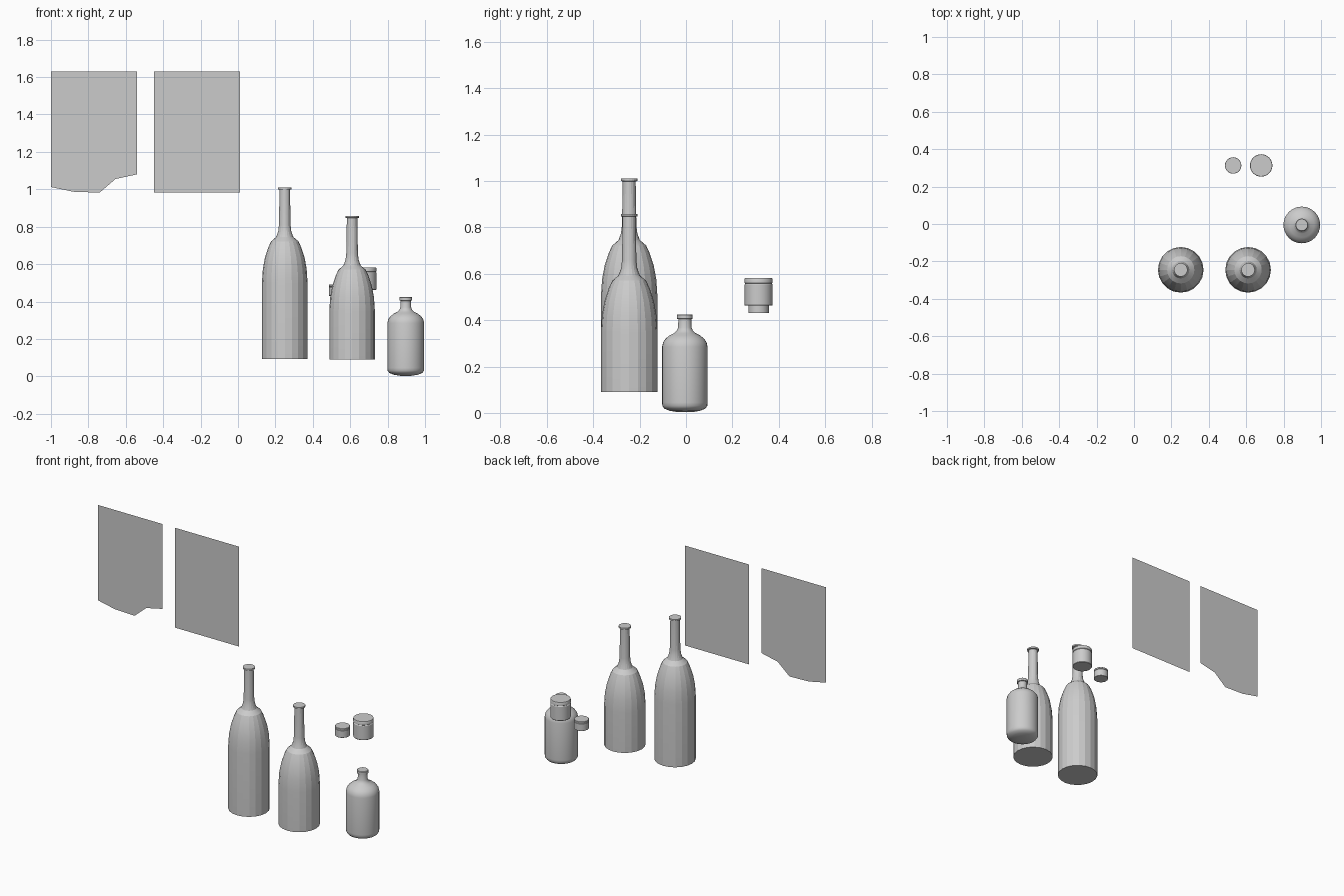
import bpy, bmesh
from math import sin, cos, pi, radians

if "Cube" in bpy.data.objects:
    bpy.data.objects.remove(bpy.data.objects["Cube"])


def finish(name, bm, loc, angle=None):
    bmesh.ops.remove_doubles(bm, verts=bm.verts, dist=1e-5)
    me = bpy.data.meshes.new(name)
    bm.to_mesh(me)
    bm.free()
    ob = bpy.data.objects.new(name, me)
    ob.location = loc
    bpy.context.collection.objects.link(ob)
    if angle:
        bpy.ops.object.select_all(action='DESELECT')
        ob.select_set(True)
        bpy.context.view_layer.objects.active = ob
        bpy.ops.object.shade_smooth_by_angle(angle=radians(angle))
    return ob


def lathe(name, profile, loc, sides, angle=None, caps=True):
    """Revolve (radius, height) points, bottom to top, around z."""
    bm = bmesh.new()
    rings = [[bm.verts.new((r * cos(2 * pi * i / sides), r * sin(2 * pi * i / sides), z))
              for i in range(sides)] for r, z in profile]
    for a, b in zip(rings, rings[1:]):
        for i in range(sides):
            j = (i + 1) % sides
            bm.faces.new((a[i], a[j], b[j], b[i]))
    if caps:
        bm.faces.new(rings[0][::-1])
        bm.faces.new(rings[-1])
    return finish(name, bm, loc, angle)


def sheet(name, outline, y):
    bm = bmesh.new()
    bm.faces.new([bm.verts.new((x, 0, z)) for x, z in outline])
    return finish(name, bm, (0, y, 0))


# Wall posters: one torn along the bottom, one whole
sheet("torn_poster", [(-1, 1.63), (-1, 1.012), (-0.88, 0.987), (-0.74, 0.982),
                      (-0.655, 1.055), (-0.54, 1.08), (-0.54, 1.63)], -0.003)
sheet("whole_poster", [(-0.45, 1.63), (-0.45, 0.983), (0.01, 0.983), (0.01, 1.63)], -0.003)

# Long-necked bottles: same shape, the second is shorter in the body
for name, x, base, drop in (("tall_bottle", 0.25, 0.093, 0), ("medium_bottle", 0.61, 0.09, 0.152)):
    upper = [(0.122, 0.50), (0.117, 0.575), (0.106, 0.635), (0.088, 0.69), (0.073, 0.722),
             (0.046, 0.745), (0.035, 0.775), (0.031, 0.81), (0.028, 0.998),
             (0.036, 1.0), (0.036, 1.01)]
    lathe(name, [(0.122, base)] + [(r, z - drop) for r, z in upper], (x, -0.245, 0), 20, 15)

# Small rounded bottle
lathe("small_bottle", [(0.03, 0.003), (0.065, 0.009), (0.088, 0.018), (0.097, 0.03),
                       (0.098, 0.045), (0.098, 0.285), (0.094, 0.304), (0.083, 0.32),
                       (0.066, 0.334), (0.046, 0.344), (0.035, 0.354), (0.029, 0.368),
                       (0.028, 0.404), (0.034, 0.406), (0.034, 0.422), (0.031, 0.425)],
      (0.897, -0.005, 0), 32, 40)

# Two lidded jars: body with a groove below the lid
for name, x, r, z0, z1 in (("small_jar", 0.53, 0.044, 0.43, 0.49), ("large_jar", 0.68, 0.06, 0.462, 0.582)):
    h = z1 - z0
    lathe(name + "_body", [(r * .97, z0), (r, z0 + .02 * h), (r, z0 + .76 * h), (r * .95, z0 + .8 * h)],
          (x, 0.313, 0), 32, 30)
    lathe(name + "_lid", [(r * .95, z0 + .8 * h), (r, z0 + .82 * h), (r, z1 - .03 * h), (r * .97, z1)],
          (x, 0.313, 0), 32, 30)
